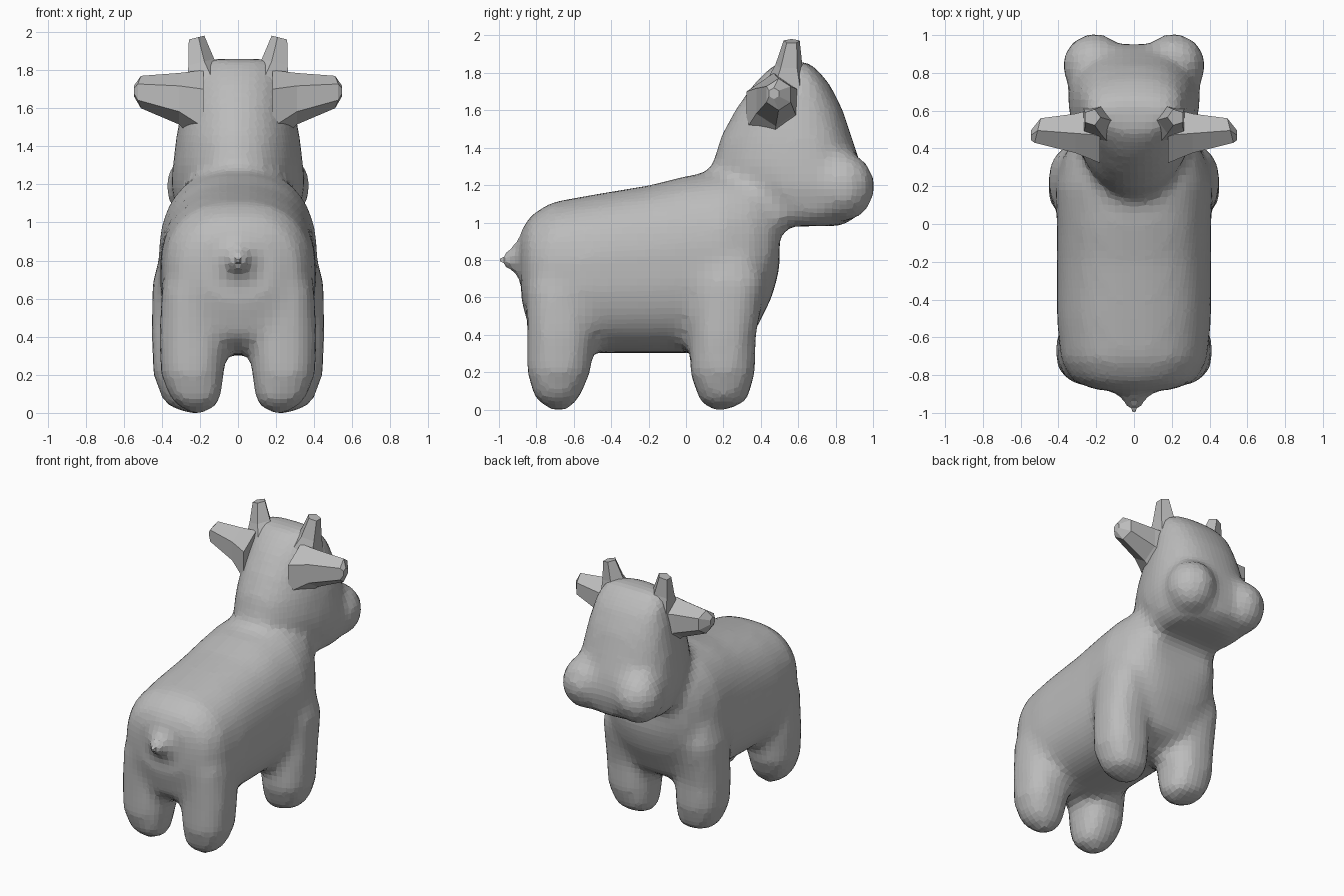
import bpy, bmesh, math
from mathutils import Vector

cube = bpy.data.objects.get("Cube")
if cube:
    bpy.data.objects.remove(cube)

grey = bpy.data.materials.new("plain_grey")
grey.use_nodes = True
grey.diffuse_color = (0.5, 0.5, 0.5, 1)
grey.node_tree.nodes["Principled BSDF"].inputs["Base Color"].default_value = (0.5, 0.5, 0.5, 1)


def ring(n, power=2.5):
    """Unit superellipse outline."""
    pts = []
    for i in range(n):
        a = 2 * math.pi * (i + 0.5) / n
        c, s = math.cos(a), math.sin(a)
        pts.append((math.copysign(abs(c) ** (2 / power), c),
                    math.copysign(abs(s) ** (2 / power), s)))
    return pts


def loft(bm, rings):
    """Closed skin through rings of equal point count."""
    loops = [[bm.verts.new(p) for p in r] for r in rings]
    for a, b in zip(loops, loops[1:]):
        for i in range(len(a)):
            j = (i + 1) % len(a)
            bm.faces.new((a[i], a[j], b[j], b[i]))
    bm.faces.new(loops[0][::-1])
    bm.faces.new(loops[-1])


def make(name, bm):
    bmesh.ops.recalc_face_normals(bm, faces=bm.faces)
    mesh = bpy.data.meshes.new(name)
    bm.to_mesh(mesh)
    bm.free()
    mesh.materials.append(grey)
    ob = bpy.data.objects.new(name, mesh)
    bpy.context.collection.objects.link(ob)
    return ob


bm = bmesh.new()
unit = ring(24)

# Torso: y, bottom, top, half width
torso = [(-0.88, 0.58, 0.96, 0.2), (-0.83, 0.4, 1.04, 0.33), (-0.72, 0.32, 1.11, 0.39),
         (-0.5, 0.3, 1.15, 0.41), (-0.2, 0.3, 1.2, 0.41), (0, 0.3, 1.25, 0.41),
         (0.2, 0.3, 1.28, 0.42), (0.35, 0.38, 1.28, 0.38), (0.46, 0.6, 1.25, 0.31),
         (0.5, 0.75, 1.2, 0.24)]
loft(bm, [[(w * u, y, (lo + hi) / 2 + (hi - lo) / 2 * v) for u, v in unit]
          for y, lo, hi, w in torso])

# Neck and head: z, back, front, half width (narrower towards the nape)
head = [(0.98, 0.32, 0.83, 0.26), (1.04, 0.27, 0.93, 0.34), (1.18, 0.19, 0.96, 0.38),
        (1.3, 0.14, 0.94, 0.37), (1.45, 0.18, 0.89, 0.35), (1.6, 0.26, 0.84, 0.32),
        (1.74, 0.36, 0.77, 0.29), (1.82, 0.44, 0.7, 0.25), (1.86, 0.5, 0.65, 0.2)]
loft(bm, [[(w * u * (0.9 + 0.2 * v), (b + f) / 2 + (f - b) / 2 * v, z)
           for u, v in ring(24, 2.3)] for z, b, f, w in head])

# Legs: z, centre x, centre y, radius x, radius y
hind = [(0, 0.21, -0.68, 0.05, 0.05), (0.06, 0.22, -0.69, 0.13, 0.12),
        (0.2, 0.24, -0.68, 0.165, 0.17), (0.4, 0.235, -0.67, 0.18, 0.18),
        (0.65, 0.22, -0.67, 0.18, 0.19), (0.85, 0.2, -0.65, 0.14, 0.14)]
fore = [(0, 0.22, 0.18, 0.06, 0.06), (0.05, 0.25, 0.2, 0.14, 0.13),
        (0.2, 0.275, 0.195, 0.17, 0.175), (0.4, 0.28, 0.2, 0.175, 0.175),
        (0.68, 0.27, 0.23, 0.18, 0.2), (0.95, 0.22, 0.22, 0.16, 0.17)]
for side in (-1, 1):
    for leg in (hind, fore):
        loft(bm, [[(side * (cx + rx * u), cy + ry * v, z) for u, v in unit]
                  for z, cx, cy, rx, ry in leg])
    # Rounded muzzle lobe
    lobe = bmesh.ops.create_icosphere(bm, subdivisions=3, radius=0.17)["verts"]
    for v in lobe:
        v.co = Vector((v.co.x + side * 0.21, v.co.y + 0.84, v.co.z * 1.1 + 1.19))

# Pointed tail
loft(bm, [[(r * u, y, z + r * v) for u, v in ring(12, 2)]
          for y, z, r in ((-0.78, 0.82, 0.2), (-0.9, 0.81, 0.09), (-1.02, 0.79, 0.012))])

body = make("body", bm)
remesh = body.modifiers.new("blend", "REMESH")
remesh.mode = "VOXEL"
remesh.voxel_size = 0.04
smooth = body.modifiers.new("soften", "SMOOTH")
smooth.factor = 0.5
smooth.iterations = 5


# Ears and horns: faceted and tapering
for side, label in ((1, "left"), (-1, "right")):
    bm = bmesh.new()
    ear = [(0.18, 0.47, 1.6, 0.17, 0.2), (0.31, 0.48, 1.65, 0.12, 0.135),
           (0.51, 0.495, 1.685, 0.075, 0.085)]
    loft(bm, [[(side * (x - 0.25 * (ry * u if x > 0.5 else 0)), y + ry * u, z + rz * v)
               for u, v in ring(6, 2)] for x, y, z, ry, rz in ear]
         + [[(side * 0.545, 0.47 + 0.03 * u, 1.69 + 0.03 * v) for u, v in ring(6, 2)]])
    make(label + "_ear", bm)

    bm = bmesh.new()
    horn = [(1.74, 0.17, 0.54, 0.12), (1.84, 0.2, 0.55, 0.075), (1.97, 0.222, 0.565, 0.045)]
    loft(bm, [[(side * (x + r * u), y + r * v, z - 0.25 * r * u) for u, v in ring(5, 2)]
              for z, x, y, r in horn])
    make(label + "_horn", bm)
